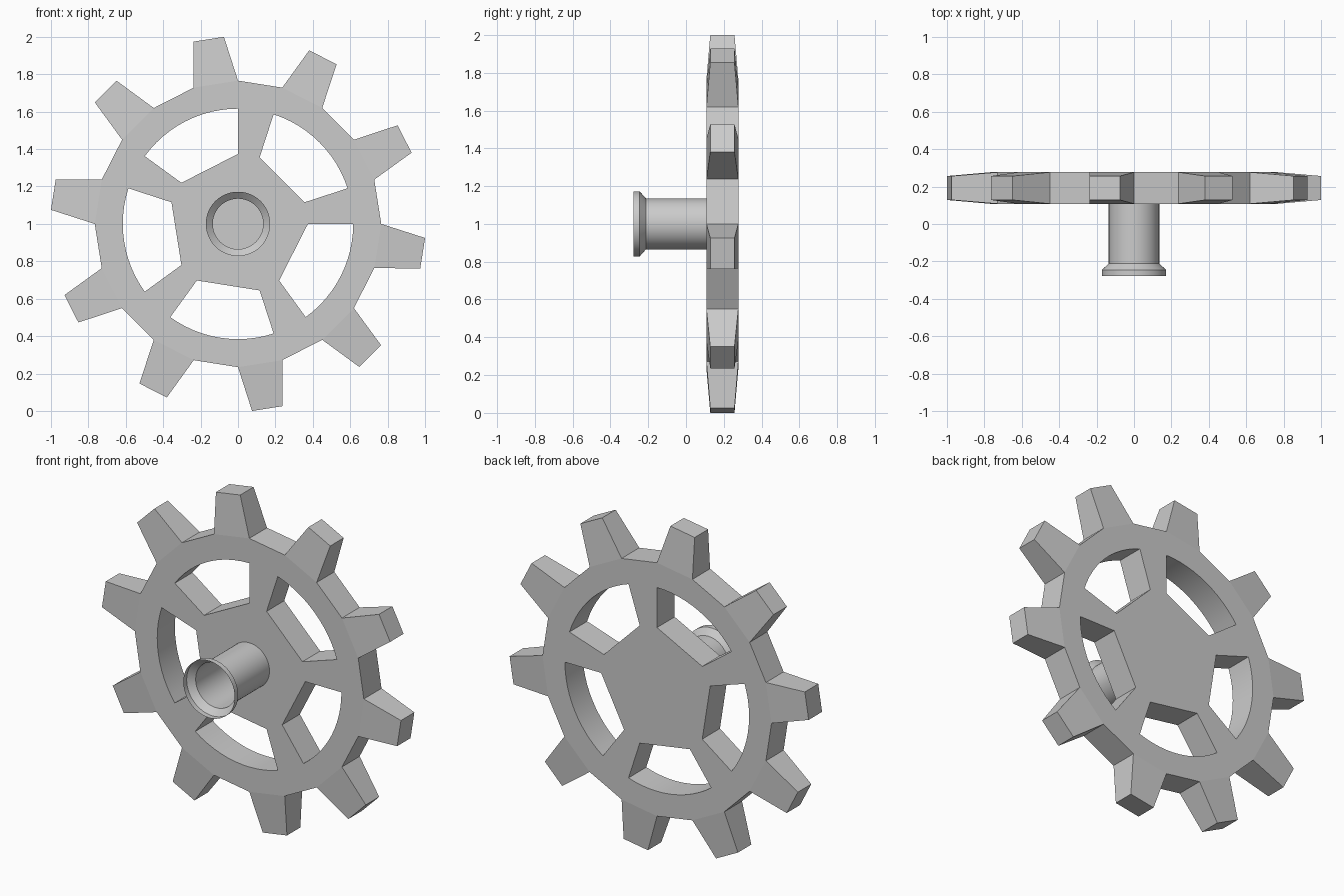
import bpy, bmesh
from math import sin, cos, atan2, radians, hypot, pi

if "Cube" in bpy.data.objects:
    bpy.data.objects.remove(bpy.data.objects["Cube"])

CZ = 1.0                        # axle height
Y0, Y1 = 0.108, 0.277           # wheel front and back
YM = (Y0 + Y1) / 2
R_HUB, R_ARC, R_RIM, R_TIP = 0.374, 0.616, 0.766, 1.003
STEP, SUB = 18, 4               # 20 rim sectors, arc subdivisions per sector


def polar(r, deg, y):
    a = radians(deg)
    return (r * cos(a), y, CZ + r * sin(a))


def add_object(name, bm):
    mesh = bpy.data.meshes.new(name)
    bm.to_mesh(mesh)
    bm.free()
    obj = bpy.data.objects.new(name, mesh)
    bpy.context.collection.objects.link(obj)
    return obj


def build_wheel():
    bm = bmesh.new()
    # front face: shared vertices on three circles
    rim = [bm.verts.new(polar(R_RIM, STEP * i, Y0)) for i in range(20)]
    arc = {}
    for i in range(20):
        for k in range(1 if i % 4 == 0 else SUB):
            arc[i * SUB + k] = bm.verts.new(polar(R_ARC, STEP * (i + k / SUB), Y0))
    hub = {i: bm.verts.new(polar(R_HUB, STEP * i, Y0)) for i in range(20) if i % 4 < 2}
    bm.faces.new(list(hub.values()))
    for i in range(20):
        j = (i + 1) % 20
        spoke = i % 4 == 0
        keys = [i * SUB + k for k in range(0, SUB + 1, SUB if spoke else 1)]
        inner = [arc[k % (20 * SUB)] for k in keys]
        bm.faces.new([rim[j], rim[i]] + inner)
        if spoke:
            bm.faces.new([hub[i], hub[j], arc[j * SUB], arc[i * SUB]])
    # thickness
    ext = bmesh.ops.extrude_face_region(bm, geom=bm.faces[:])
    new = [g for g in ext["geom"] if isinstance(g, bmesh.types.BMVert)]
    bmesh.ops.translate(bm, verts=new, vec=(0, Y1 - Y0, 0))
    # the front face must stay if the extrusion removed it
    bmesh.ops.recalc_face_normals(bm, faces=bm.faces[:])

    # smooth window arcs, and collect every second rim face for a tooth
    teeth = []
    for f in bm.faces:
        f.smooth = False
        if abs(f.normal.y) > 0.5:
            continue
        radii = [hypot(v.co.x, v.co.z - CZ) for v in f.verts]
        if all(abs(r - R_ARC) < 0.002 for r in radii):
            f.smooth = True
        elif min(radii) > R_RIM - 0.002:
            c = f.calc_center_median()
            ang = atan2(c.z - CZ, c.x) % (2 * pi)
            if int(ang / radians(STEP)) % 2 == 1:
                teeth.append(f)
    # tapered teeth
    for f in bmesh.ops.extrude_discrete_faces(bm, faces=teeth)["faces"]:
        c = f.calc_center_median()
        mid = atan2(c.z - CZ, c.x)
        for v in f.verts:
            d = (atan2(v.co.z - CZ, v.co.x) - mid + pi) % (2 * pi) - pi
            side = 1 if d > 0 else -1
            y = YM + (0.064 if v.co.y > YM else -0.064)
            v.co = polar(R_TIP, mid * 180 / pi + side * 4.7, y)
    bmesh.ops.recalc_face_normals(bm, faces=bm.faces[:])
    return add_object("toothed_wheel", bm)


def build_pipe():
    # thin open tube with a flared lip, (radius, y) profile
    profile = [(0.135, Y0), (0.135, -0.212), (0.172, -0.245), (0.172, -0.277)]
    n = 48
    bm = bmesh.new()
    rings = [[bm.verts.new(polar(r, 360 * i / n, y)) for i in range(n)] for r, y in profile]
    for a, b in zip(rings, rings[1:]):
        for i in range(n):
            j = (i + 1) % n
            bm.faces.new([a[i], a[j], b[j], b[i]])
    bm.normal_update()
    f = next(iter(bm.faces))
    c = f.calc_center_median()
    if f.normal.x * c.x + f.normal.z * (c.z - CZ) < 0:
        bmesh.ops.reverse_faces(bm, faces=bm.faces[:])
    return add_object("axle_pipe", bm)


build_wheel()
pipe = build_pipe()
bpy.ops.object.select_all(action='DESELECT')
pipe.select_set(True)
bpy.context.view_layer.objects.active = pipe
bpy.ops.object.shade_smooth_by_angle(angle=radians(30))
